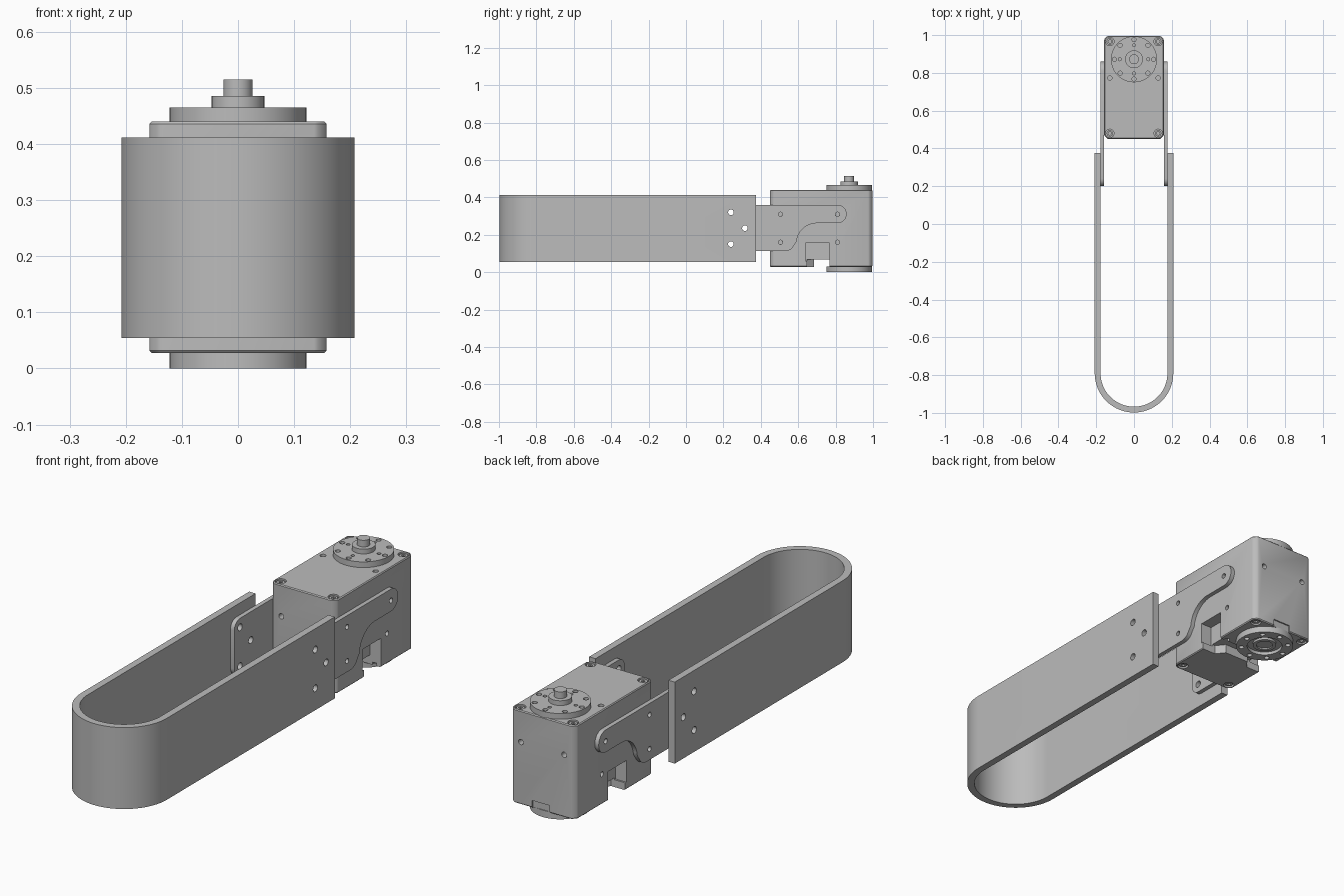
import bpy, bmesh
from math import sin, cos, pi, radians

if "Cube" in bpy.data.objects:
    bpy.data.objects.remove(bpy.data.objects["Cube"])

gray = bpy.data.materials.new("plain gray")
gray.use_nodes = True
gray.diffuse_color = (0.5, 0.5, 0.5, 1)
gray.node_tree.nodes["Principled BSDF"].inputs["Base Color"].default_value = (0.5, 0.5, 0.5, 1)


def arc(u, v, r, a0, a1, n=10):
    """Points on an arc, angles in degrees."""
    return [(u + r * cos(radians(a0 + (a1 - a0) * i / n)),
             v + r * sin(radians(a0 + (a1 - a0) * i / n))) for i in range(n + 1)]


def circle(u, v, r, n=24):
    return arc(u, v, r, 0, 360 * (n - 1) / n, n - 1)


def rect(u0, u1, v0, v1):
    return [(u0, v0), (u1, v0), (u1, v1), (u0, v1)]


def add_prism(bm, pts, axis, lo, hi):
    """Extrude a 2D outline along x (y,z), y (x,z) or z (x,y)."""
    place = {"x": lambda u, v, w: (w, u, v),
             "y": lambda u, v, w: (u, w, v),
             "z": lambda u, v, w: (u, v, w)}[axis]
    a = [bm.verts.new(place(u, v, lo)) for u, v in pts]
    b = [bm.verts.new(place(u, v, hi)) for u, v in pts]
    n = len(pts)
    faces = [bm.faces.new(a[::-1]), bm.faces.new(b)]
    for i in range(n):
        j = (i + 1) % n
        faces.append(bm.faces.new((a[i], a[j], b[j], b[i])))
    bmesh.ops.recalc_face_normals(bm, faces=faces)


def build(name, prisms, cuts=(), bevel=0):
    """Make an object from prisms, then subtract the cutting prisms."""
    def make(label, items):
        bm = bmesh.new()
        for item in items:
            add_prism(bm, *item)
        me = bpy.data.meshes.new(label)
        bm.to_mesh(me)
        bm.free()
        ob = bpy.data.objects.new(label, me)
        bpy.context.collection.objects.link(ob)
        return ob

    ob = make(name, prisms)
    ob.data.materials.append(gray)
    bpy.ops.object.select_all(action="DESELECT")
    bpy.context.view_layer.objects.active = ob
    ob.select_set(True)
    if bevel:
        mod = ob.modifiers.new("edge", "BEVEL")
        mod.width, mod.segments = bevel, 1
        bpy.ops.object.modifier_apply(modifier=mod.name)
    if cuts:
        cutter = make(name + "_cutter", cuts)
        cutter.hide_render = True
        mod = ob.modifiers.new("cut", "BOOLEAN")
        mod.operation, mod.solver, mod.use_self = "DIFFERENCE", "EXACT", True
        mod.object = cutter
        bpy.ops.object.modifier_apply(modifier=mod.name)
        bpy.data.objects.remove(cutter)
    bpy.ops.object.shade_smooth_by_angle(angle=radians(30))
    return ob


HORN_Y = 0.872
band_bolts = [(0.24, 0.32), (0.24, 0.15), (0.315, 0.235)]
case_bolts = [(0.505, 0.31), (0.505, 0.16), (0.81, 0.31), (0.81, 0.16)]

# U-shaped band with bolt holes through both arms
outer, inner, turn_y, end_y = 0.208, 0.177, -0.79, 0.375
outline = ([(outer, end_y)] + arc(0, turn_y, outer, 0, -180, 48) + [(-outer, end_y), (-inner, end_y)]
           + arc(0, turn_y, inner, -180, 0, 48) + [(inner, end_y)])
build("u_band", [(outline, "z", 0.054, 0.412)],
      [(circle(y, z, 0.015), "x", s * 0.19 - 0.05, s * 0.19 + 0.05)
       for y, z in band_bolts for s in (-1, 1)])

# Side brackets linking the band to the motor case
bracket = (arc(0.24, 0.152, 0.04, 180, 270, 6) + arc(0.53, 0.162, 0.05, -90, -25, 8)
           + arc(0.70, 0.152, 0.11, 175, 90, 12) + arc(0.81, 0.311, 0.049, -90, 90, 16)
           + arc(0.24, 0.32, 0.04, 90, 180, 6))
for side, s in (("left", 1), ("right", -1)):
    lo, hi = sorted((s * 0.158, s * 0.177))
    holes = [(circle(y, z, 0.015), "x", lo - 0.03, hi + 0.03) for y, z in band_bolts]
    holes += [(circle(y, z, 0.011), "x", lo - 0.03, hi + 0.03) for y, z in case_bolts[:3]]
    build(side + "_bracket", [(bracket, "x", lo, hi)], holes)

# Motor case: chamfered block
w, y0, y1, c, z0, z1 = 0.158, 0.45, 0.996, 0.018, 0.028, 0.44
case = [(w, y0 + c), (w, y1 - c), (w - c, y1), (c - w, y1),
        (-w, y1 - c), (-w, y0 + c), (c - w, y0), (w - c, y0)]
cuts = []
# Cable channel under the case, leaving a wedge in the middle
cuts.append(([(-0.2, 0.648), (-0.09, 0.648), (-0.06, 0.685), (0.06, 0.685),
              (0.09, 0.648), (0.2, 0.648), (0.2, 0.766), (-0.2, 0.766)], "z", -0.02, 0.068))
for s in (-1, 1):
    # Connector pockets, side bolts, end bolts and corner screw recesses
    lo, hi = sorted((s * 0.105, s * 0.2))
    cuts.append((rect(0.64, 0.766, 0.06, 0.155), "x", lo, hi))
    lo, hi = sorted((s * 0.13, s * 0.2))
    cuts += [(circle(y, z, 0.011, 16), "x", lo, hi) for y, z in case_bolts]
    for lo, hi in ((y0 - 0.03, y0 + 0.03), (y1 - 0.03, y1 + 0.03)):
        cuts.append((circle(s * 0.105, 0.302, 0.012, 16), "y", lo, hi))
    for lo, hi in ((z0 - 0.03, z0 + 0.012), (z1 - 0.012, z1 + 0.03)):
        cuts += [(circle(s * 0.128, y, 0.022), "z", lo, hi) for y in (0.48, 0.966)]
        cuts.append((circle(s * 0.128, 0.773, 0.012, 16), "z", lo, hi))
# Small slot low on the back
cuts.append((rect(-0.035, 0.05, 0.0, 0.06), "y", y1 - 0.006, y1 + 0.05))
build("motor_case", [(case, "z", z0, z1)], cuts, bevel=0.004)

# Corner screws
for level, lo, hi in (("bottom", z0 + 0.004, z0 + 0.02), ("top", z1 - 0.02, z1 - 0.004)):
    for i, (x, y) in enumerate([(x, y) for x in (-0.128, 0.128) for y in (0.48, 0.966)]):
        build(f"{level}_screw_{i + 1}", [(circle(x, y, 0.017), "z", lo, hi)],
              [(circle(x, y, 0.009, 6), "z", lo - 0.02 if level == "bottom" else hi - 0.008,
                lo + 0.008 if level == "bottom" else hi + 0.02)])


def ring_holes(radius, count, size, lo, hi):
    return [(circle(radius * cos(2 * pi * i / count), HORN_Y + radius * sin(2 * pi * i / count),
                    size, 16), "z", lo, hi) for i in range(count)]


# Upper output disc with boss and shaft
build("upper_horn", [(circle(0, HORN_Y, 0.122, 64), "z", 0.438, 0.465)],
      ring_holes(0.104, 8, 0.011, 0.45, 0.5) + ring_holes(0.075, 4, 0.008, 0.45, 0.5))
build("horn_boss", [(circle(0, HORN_Y, 0.047, 40), "z", 0.46, 0.486)])
build("output_shaft", [(circle(0, HORN_Y, 0.026, 32), "z", 0.48, 0.515)])

# Lower idler disc with a recessed hub
build("lower_horn", [(circle(0, HORN_Y, 0.122, 64), "z", 0.0, 0.03)],
      ring_holes(0.1, 8, 0.011, -0.03, 0.015)
      + [(circle(0, HORN_Y, 0.075, 48), "z", -0.03, 0.014)])
build("idler_hub", [(circle(0, HORN_Y, 0.05, 40), "z", 0.004, 0.02)],
      [(circle(0, HORN_Y, 0.035, 32), "z", -0.03, 0.01)])
